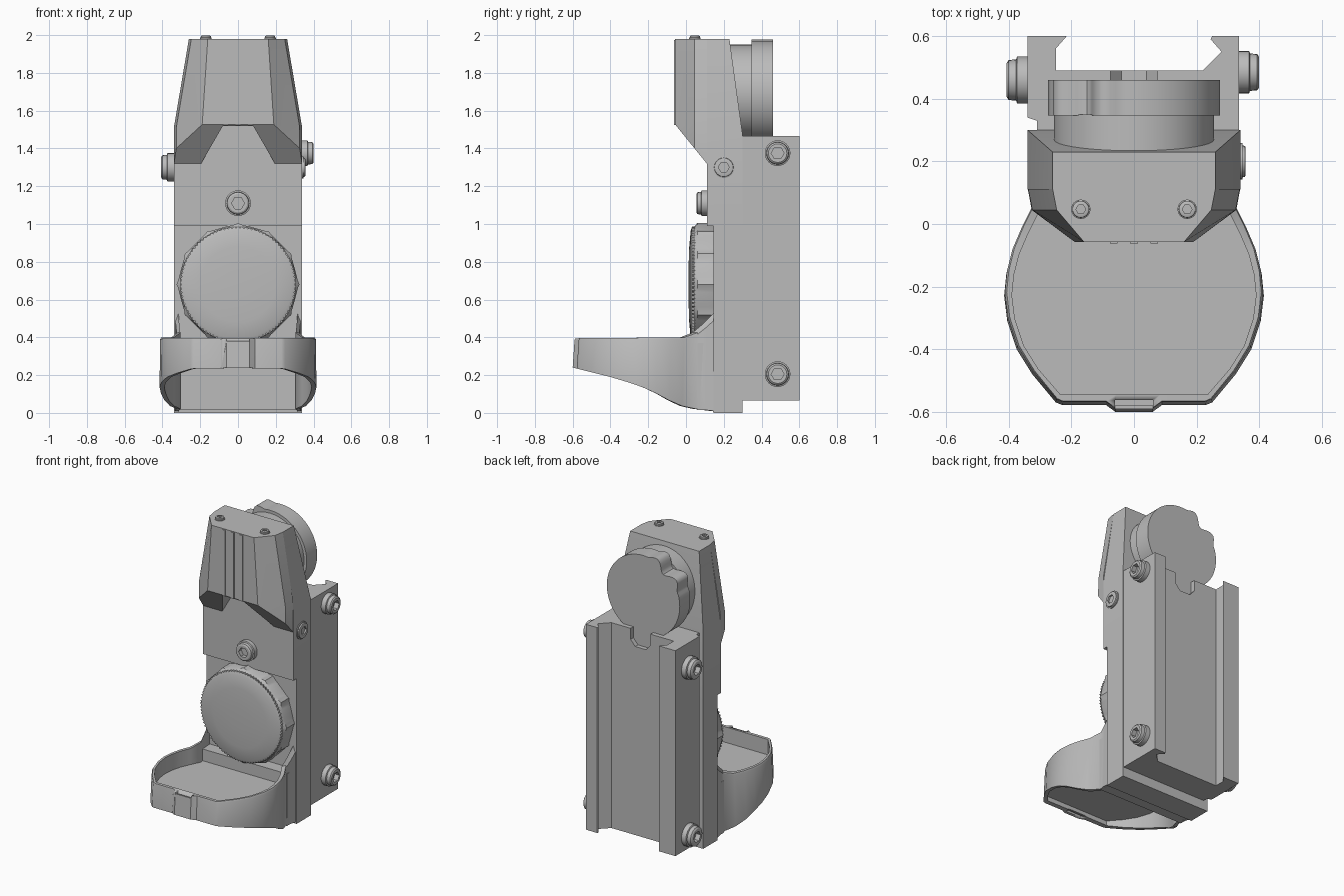
import bpy, bmesh, math
from mathutils import Vector

if "Cube" in bpy.data.objects:
    bpy.data.objects.remove(bpy.data.objects["Cube"], do_unlink=True)

grey = bpy.data.materials.new("matte_grey")
grey.use_nodes = True
grey.diffuse_color = (0.5, 0.5, 0.5, 1)
grey.node_tree.nodes["Principled BSDF"].inputs["Base Color"].default_value = (0.5, 0.5, 0.5, 1)


def finish(name, bm, angle=30):
    bmesh.ops.recalc_face_normals(bm, faces=bm.faces)
    mesh = bpy.data.meshes.new(name)
    bm.to_mesh(mesh)
    bm.free()
    mesh.materials.append(grey)
    ob = bpy.data.objects.new(name, mesh)
    bpy.context.collection.objects.link(ob)
    bpy.ops.object.select_all(action='DESELECT')
    ob.select_set(True)
    bpy.context.view_layer.objects.active = ob
    bpy.ops.object.shade_smooth_by_angle(angle=math.radians(angle))
    return ob


def loft(rings, closed=False):
    """Skin a stack of equal-length rings; cap the ends unless closed."""
    bm = bmesh.new()
    rows = [[bm.verts.new(p) for p in ring] for ring in rings]
    n = len(rows[0])
    pairs = list(zip(rows, rows[1:])) + ([(rows[-1], rows[0])] if closed else [])
    for a, b in pairs:
        for i in range(n):
            j = (i + 1) % n
            bm.faces.new((a[i], a[j], b[j], b[i]))
    if not closed:
        bm.faces.new(rows[0])
        bm.faces.new(rows[-1])
    return bm


def prism(name, outline, z0, z1):
    return finish(name, loft([[(x, y, z) for x, y in outline] for z in (z0, z1)]))


def box(name, x0, x1, y0, y1, z0, z1):
    return prism(name, [(x0, y0), (x1, y0), (x1, y1), (x0, y1)], z0, z1)


def turned(name, center, axis, rings, n=32, angle=30):
    """Turned part: rings of (height, radius or radius(angle)) along axis."""
    d, c = Vector(axis), Vector(center)
    v = Vector((0, 1, 0)) if abs(d.z) > 0.5 else Vector((0, 0, 1))
    u = v.cross(d)
    out = []
    for h, r in rings:
        ring = []
        for i in range(n):
            t = math.tau * i / n
            rr = r(t) if callable(r) else r
            ring.append(c + d * h + (u * math.cos(t) + v * math.sin(t)) * rr)
        out.append(ring)
    return finish(name, loft(out), angle)


def hexagon(r):
    return lambda t: r * math.cos(math.pi / 6) / math.cos(t % (math.pi / 3) - math.pi / 6)


def bolt(name, center, axis, r, h):
    socket = hexagon(r * 0.5)
    turned(name, center, axis, [(-0.02, r), (h * 0.5, r), (h * 0.55, r * 0.88), (h * 0.9, r * 0.85),
                                (h, r * 0.72), (h, socket), (h * 0.5, socket)], 24)


def cut(ob, cutter):
    cutter.hide_render = True
    mod = ob.modifiers.new("cut", 'BOOLEAN')
    mod.object = cutter
    mod.solver = 'EXACT'
    bpy.context.view_layer.objects.active = ob
    bpy.ops.object.modifier_apply(modifier=mod.name)
    bpy.data.objects.remove(cutter, do_unlink=True)


def mirrored(half):
    return half + [(-x, y) for x, y in reversed(half)]


def interp(table, y):
    for (a, p), (b, q) in zip(table, table[1:]):
        if y <= b:
            return p + (q - p) * max(0, (y - a) / (b - a))
    return table[-1][1]


# Upright body: lower slab and tapered upper block
box("lower_body", -0.34, 0.34, 0.145, 0.3, 0, 0.99)
sections = [(0.99, 0.34, 0.3), (1.47, 0.34, 0.3), (1.98, 0.26, 0.23)]
finish("upper_body", loft([[(-w, 0.11, z), (w, 0.11, z), (w, b, z), (-w, b, z)] for z, w, b in sections]), 20)

# Front cap with sloped underside and a trapezoid notch
rings = []
for z, w, m, f in [(1.2, 0.34, 0.33, 0.2), (1.52, 0.338, 0.325, 0.19), (1.98, 0.26, 0.247, 0.16)]:
    rings.append([(x, y, z) for x, y in mirrored([(w, 0.112), (m, 0.045), (f, -0.057)])])
bm = loft(rings)
slope = bmesh.ops.bisect_plane(bm, geom=bm.verts[:] + bm.edges[:] + bm.faces[:], plane_co=(0, 0.11, 1.32),
                               plane_no=(0, 0.21, 0.17), clear_inner=True)
bmesh.ops.holes_fill(bm, edges=[e for e in bm.edges if e.is_boundary])
cap = finish("front_cap", bm, 20)
notch = [(-0.23, 1.26), (0.23, 1.26), (0.08, 1.52), (-0.08, 1.52)]
cut(cap, finish("cap_notch", loft([[(x, y, z) for x, z in notch] for y in (-0.3, 0.111)])))
for x in (-0.065, 0, 0.065):
    box("cap_rib", x - 0.012, x + 0.012, -0.063, -0.05, 1.525, 1.975)
for x in (-0.17, 0.17):
    bolt("top_screw", (x, 0.047, 1.975), (0, 0, 1), 0.031, 0.022)

# Front dial: scalloped grip with a finely toothed, slightly domed face
dial = (0, 0.145, 0.68)


def grip(t):
    return 0.325 - 0.013 * abs(math.sin(6 * t)) ** 0.5


turned("dial_grip", dial, (0, -1, 0), [(-0.01, grip), (0.085, grip), (0.102, 0.305)], 96)


def teeth(t):
    return 0.308 if round(t / math.tau * 180) % 2 else 0.298


turned("dial_face", dial, (0, -1, 0), [(0.08, teeth), (0.112, teeth), (0.12, 0.285), (0.128, 0.2), (0.132, 0.08)], 180)

# Rear knob: stepped drum with two finger lobes on one side
hub = (0, 0.2, 1.695)
turned("knob_neck", hub, (0, 1, 0), [(0, 0.255), (0.15, 0.255)], 48)


def lobed(t):
    a = math.degrees(t)
    if 15 < a < 85:
        return 0.275 + 0.038 * math.cos(math.radians((a - 32) * 9)) * math.sin(math.radians((a - 15) * 180 / 70))
    return 0.275


turned("knob_drum", hub, (0, 1, 0), [(0.147, lobed), (0.26, lobed)], 120)

# Rail clamp: grooved profile with a locating notch near the top
rail = [(-0.31, 0.3), (-0.31, 0.33), (-0.34, 0.34), (-0.34, 0.6), (-0.215, 0.6), (-0.25, 0.56), (-0.25, 0.49),
        (0.22, 0.49), (0.28, 0.55), (0.245, 0.59), (0.25, 0.6), (0.335, 0.6), (0.335, 0.3)]
clamp = prism("rail_clamp", rail, 0.065, 1.465)
lug = [(-0.075, 1.5), (0.075, 1.5), (0.075, 1.39), (0.04, 1.35), (-0.04, 1.35), (-0.075, 1.39)]
cut(clamp, finish("lug_notch", loft([[(x, y, z) for x, z in lug] for y in (0.46, 0.52)])))

# Bolts on both sides and the front
for z in (1.375, 0.205):
    bolt("right_clamp_bolt", (0.335, 0.485, z), (1, 0, 0), 0.068, 0.065)
for z in (1.3, 0.16):
    bolt("left_clamp_bolt", (-0.34, 0.46, z), (-1, 0, 0), 0.075, 0.067)
bolt("side_screw", (0.335, 0.2, 1.3), (1, 0, 0), 0.058, 0.022)
bolt("front_screw", (0, 0.11, 1.11), (0, -1, 0), 0.068, 0.055)

# Hood: bulged wall with a slanted underside, rising where it meets the body
half = [(0.335, 0.17), (0.33, 0.1), (0.325, 0.05), (0.36, -0.02), (0.39, -0.09), (0.408, -0.16), (0.415, -0.23),
        (0.405, -0.31), (0.375, -0.4), (0.325, -0.48), (0.25, -0.57), (0.23, -0.578), (0.09, -0.578), (0.06, -0.6)]
top = [(-0.6, 0.395), (0, 0.4), (0.05, 0.425), (0.1, 0.465), (0.17, 0.53)]
bottom = [(-0.6, 0.24), (-0.4, 0.19), (-0.25, 0.145), (-0.15, 0.1), (-0.05, 0.045), (0.02, 0.025), (0.17, 0.008)]
outer = mirrored(half)
inner = [(x * 0.94, max(-0.2 + (y + 0.2) * 0.94, -0.545)) for x, y in outer]
rings = []
for (xo, yo), (xi, yi) in zip(outer, inner):
    zt, zb = interp(top, yo), interp(bottom, yo)
    rings.append([(xo, yo, zb), (xo * 0.995, yo + 0.01, zt - 0.01), (xo * 0.98, yo + 0.012, zt),
                  (xi, yi, zt), (xi, yi, zb)])
hood = finish("hood_wall", loft(rings), 35)
cut(hood, box("hood_slot", -0.06, 0.06, -0.58, -0.562, 0.1, 0.6))
cut(hood, box("hood_rim_notch", -0.06, 0.06, -0.7, -0.57, 0.38, 0.6))
prism("hood_floor", [(x * 0.97, y * 0.97) for x, y in outer], 0.265, 0.29)
box("hood_back", -0.327, 0.327, 0.06, 0.16, 0.015, 0.37)
